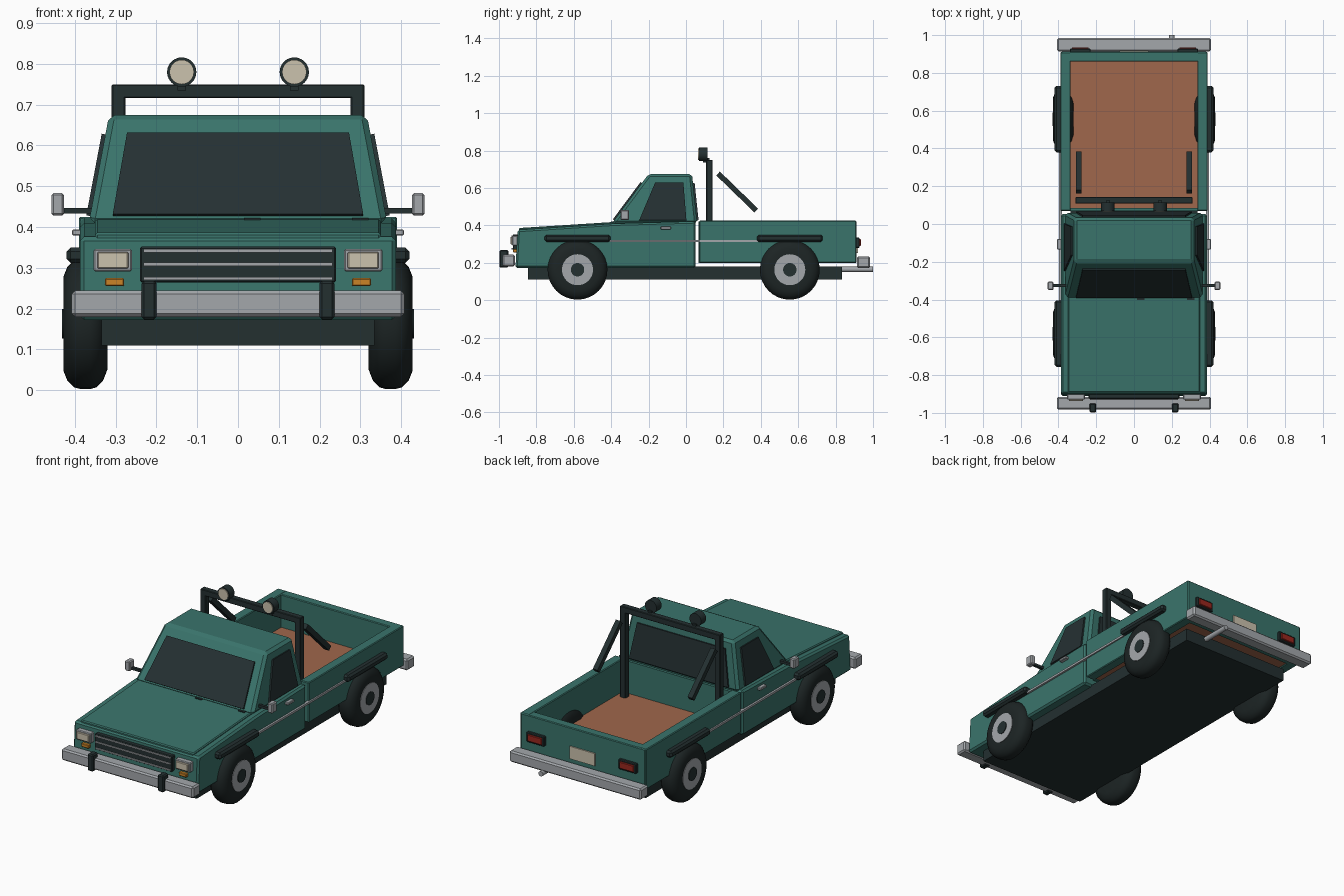
import bpy
import bmesh
import math
from mathutils import Vector, Matrix

old = bpy.data.objects.get("Cube")
if old:
    bpy.data.objects.remove(old, do_unlink=True)


def material(name, *rgb):
    mat = bpy.data.materials.new(name)
    mat.use_nodes = True
    mat.diffuse_color = (*rgb, 1)
    mat.node_tree.nodes["Principled BSDF"].inputs["Base Color"].default_value = (*rgb, 1)
    return mat


TEAL = material("teal paint", 0.042, 0.175, 0.148)
DARK = material("dark trim", 0.017, 0.029, 0.030)
RUBBER = material("tyre rubber", 0.012, 0.018, 0.018)
GLASS = material("dark glass", 0.018, 0.030, 0.032)
SILVER = material("silver metal", 0.37, 0.39, 0.41)
CREAM = material("cream lens", 0.60, 0.54, 0.42)
ORANGE = material("orange lens", 0.60, 0.23, 0.02)
RED = material("red lens", 0.32, 0.02, 0.013)
BROWN = material("brown bed floor", 0.35, 0.135, 0.072)


def finish(bm, name, mat, bevel=0.0, smooth=False):
    bmesh.ops.recalc_face_normals(bm, faces=bm.faces)
    if bevel:
        bmesh.ops.bevel(bm, geom=bm.edges[:], offset=bevel, segments=1, affect='EDGES')
    mesh = bpy.data.meshes.new(name)
    bm.to_mesh(mesh)
    bm.free()
    mesh.materials.append(mat)
    obj = bpy.data.objects.new(name, mesh)
    bpy.context.collection.objects.link(obj)
    if smooth:
        bpy.ops.object.select_all(action='DESELECT')
        obj.select_set(True)
        bpy.context.view_layer.objects.active = obj
        bpy.ops.object.shade_smooth_by_angle(angle=math.radians(35))
    return obj


def box(name, mat, xs, ys, zs, bevel=0.0):
    """Box from its x, y and z ranges."""
    bm = bmesh.new()
    bmesh.ops.create_cube(bm, size=1)
    for v in bm.verts:
        v.co = [r[0] if c < 0 else r[1] for c, r in zip(v.co, (xs, ys, zs))]
    return finish(bm, name, mat, bevel)


def sided(side, a, b):
    return sorted((side * a, side * b))


def extrude(name, mat, points, offset, bevel=0.0):
    """Solid made by pushing a polygon along an offset."""
    bm = bmesh.new()
    face = bm.faces.new([bm.verts.new(p) for p in points])
    out = bmesh.ops.extrude_face_region(bm, geom=[face], use_keep_orig=True)
    moved = [g for g in out["geom"] if isinstance(g, bmesh.types.BMVert)]
    bmesh.ops.translate(bm, verts=moved, vec=offset)
    return finish(bm, name, mat, bevel)


def profile(name, mat, half, yz, bevel=0.0):
    return extrude(name, mat, [(-half, y, z) for y, z in yz], (2 * half, 0, 0), bevel)


def cylinder(name, mat, start, end, radius, sides=32):
    start, end = Vector(start), Vector(end)
    axis = end - start
    turn = axis.to_track_quat('Z', 'Y').to_matrix().to_4x4()
    bm = bmesh.new()
    bmesh.ops.create_cone(bm, cap_ends=True, segments=sides, radius1=radius, radius2=radius,
                          depth=axis.length, matrix=Matrix.Translation((start + end) / 2) @ turn)
    return finish(bm, name, mat, smooth=True)


def lerp(a, b, t):
    return a + (b - a) * t


# Chassis, front body and bonnet
box("chassis", DARK, (-.335, .335), (-.845, .835), (.11, .18))
profile("front_body", TEAL, .387, [(-.912, .172), (.052, .172), (.052, .422), (-.38, .41), (-.9, .376)], .01)
profile("bonnet", TEAL, .35, [(-.893, .36), (-.36, .39), (-.36, .42), (-.893, .386)], .005)

# Cab: a tapered box, with glass plates laid on its sloping faces
Z0, Z1 = .41, .675
SIDE, FRONT, BACK = (.366, .316), (-.397, -.2), (.06, .032)


def cab_at(span, z):
    return lerp(*span, (z - Z0) / (Z1 - Z0))


bm = bmesh.new()
bmesh.ops.create_cube(bm, size=2)
for v in bm.verts:
    z = Z1 if v.co.z > 0 else Z0
    v.co = (v.co.x * cab_at(SIDE, z), cab_at(BACK if v.co.y > 0 else FRONT, z), z)
finish(bm, "cab", TEAL, .014)

low, high = .427, .627
for name, span, push in (("windscreen", FRONT, (0, -.007, .005)), ("rear_window", BACK, (0, .009, .001))):
    extrude(name, GLASS, [(x, cab_at(span, z), z) for x, z in
                          ((-.307, low), (.307, low), (.272, high), (-.272, high))], push)
for s in (-1, 1):
    extrude("side_window", GLASS, [(s * cab_at(SIDE, z), y, z) for y, z in
                                   ((-.25, low), (.002, low), (-.014, high), (-.165, high))],
            (s * .009, 0, .002))
for x in (.035, .3):
    box("wiper", DARK, (x - .02, x + .02), (-.402, -.385), (.414, .422))

# Load bed
box("bed_floor", BROWN, (-.34, .34), (.075, .87), (.205, .24))
for s in (-1, 1):
    box("bed_side", TEAL, sided(s, .335, .39), (.07, .91), (.2, .425), .004)
box("bed_front", TEAL, (-.34, .34), (.068, .084), (.2, .42))
box("tailgate", TEAL, (-.386, .386), (.86, .912), (.2, .424), .004)

# Wheels: the tyre is spun around the axle
TYRE = [(.322, 0), (.32, .112), (.331, .14), (.347, .156), (.362, .16), (.386, .16),
        (.402, .156), (.418, .14), (.428, .115), (.425, .08), (.425, 0)]


def wheel(s, y, z=.163):
    bm = bmesh.new()
    verts = [bm.verts.new((s * x, y, z + r)) for x, r in TYRE]
    edges = [bm.edges.new(pair) for pair in zip(verts, verts[1:])]
    bmesh.ops.spin(bm, geom=verts + edges, cent=(0, y, z), axis=(1, 0, 0),
                   angle=math.tau, steps=32, use_merge=False)
    bmesh.ops.remove_doubles(bm, verts=bm.verts, dist=.0003)
    finish(bm, "tyre", RUBBER, smooth=True)
    cylinder("hub", SILVER, (s * .38, y, z), (s * .428, y, z), .083)
    cylinder("hub_cap", DARK, (s * .4, y, z), (s * .432, y, z), .036)


for s in (-1, 1):
    for y in (-.58, .555):
        wheel(s, y)
        box("wheel_flare", DARK, sided(s, .375, .42), (y - .176, y + .176), (.312, .35), .01)
    # Side trim, handles and mirrors
    box("side_trim", SILVER, sided(s, .38, .398), (-.41, .385), (.311, .323))
    box("door_handle", SILVER, sided(s, .38, .407), (-.135, -.08), (.379, .394), .003)
    box("mirror_arm", DARK, sided(s, .35, .43), (-.333, -.317), (.433, .447))
    box("mirror", SILVER, sided(s, .426, .457), (-.35, -.305), (.428, .483), .005)
    # Front lamps
    box("headlight_frame", SILVER, sided(s, .26, .354), (-.93, -.89), (.291, .346), .004)
    box("headlight_lens", CREAM, sided(s, .269, .345), (-.938, -.92), (.298, .339), .003)
    box("indicator", ORANGE, sided(s, .279, .326), (-.924, -.9), (.255, .275), .003)
    box("bumper_guard", DARK, sided(s, .2, .236), (-.998, -.95), (.174, .268), .006)
    # Tail lamps
    box("tail_light_frame", DARK, sided(s, .23, .34), (.9, .928), (.28, .336), .004)
    box("tail_light_lens", RED, sided(s, .241, .329), (.92, .935), (.289, .327), .003)
    # Roll bar posts and braces
    box("roll_bar_post", DARK, sided(s, .276, .31), (.108, .142), (.235, .75), .003)
    extrude("roll_bar_brace", DARK, [(s * .279, y, z) for y, z in
            ((.162, .667), (.181, .688), (.385, .49), (.366, .469))], (s * .029, 0, 0))
    # Spotlights
    cylinder("spotlight", DARK, (s * .138, .07, .78), (s * .138, .115, .78), .036, 24)
    cylinder("spotlight_lens", CREAM, (s * .138, .065, .78), (s * .138, .08, .78), .03, 24)
    box("spotlight_foot", DARK, sided(s, .128, .148), (.09, .125), (.735, .76))
box("roll_bar_top", DARK, (-.31, .31), (.108, .142), (.716, .75), .003)

# Grille and bumpers
box("grille", DARK, (-.24, .24), (-.926, -.89), (.264, .352), .004)
for z in (.342, .309, .274):
    box("grille_slat", SILVER, (-.232, .232), (-.932, -.92), (z - .004, z + .004))
box("front_bumper", SILVER, (-.408, .408), (-.982, -.915), (.18, .244), .008)
box("rear_bumper", SILVER, (-.408, .408), (.914, .984), (.172, .234), .008)
box("rear_plate", CREAM, (-.078, .078), (.91, .919), (.252, .322))
cylinder("exhaust", SILVER, (.2, .83, .165), (.2, 1, .165), .014, 16)
